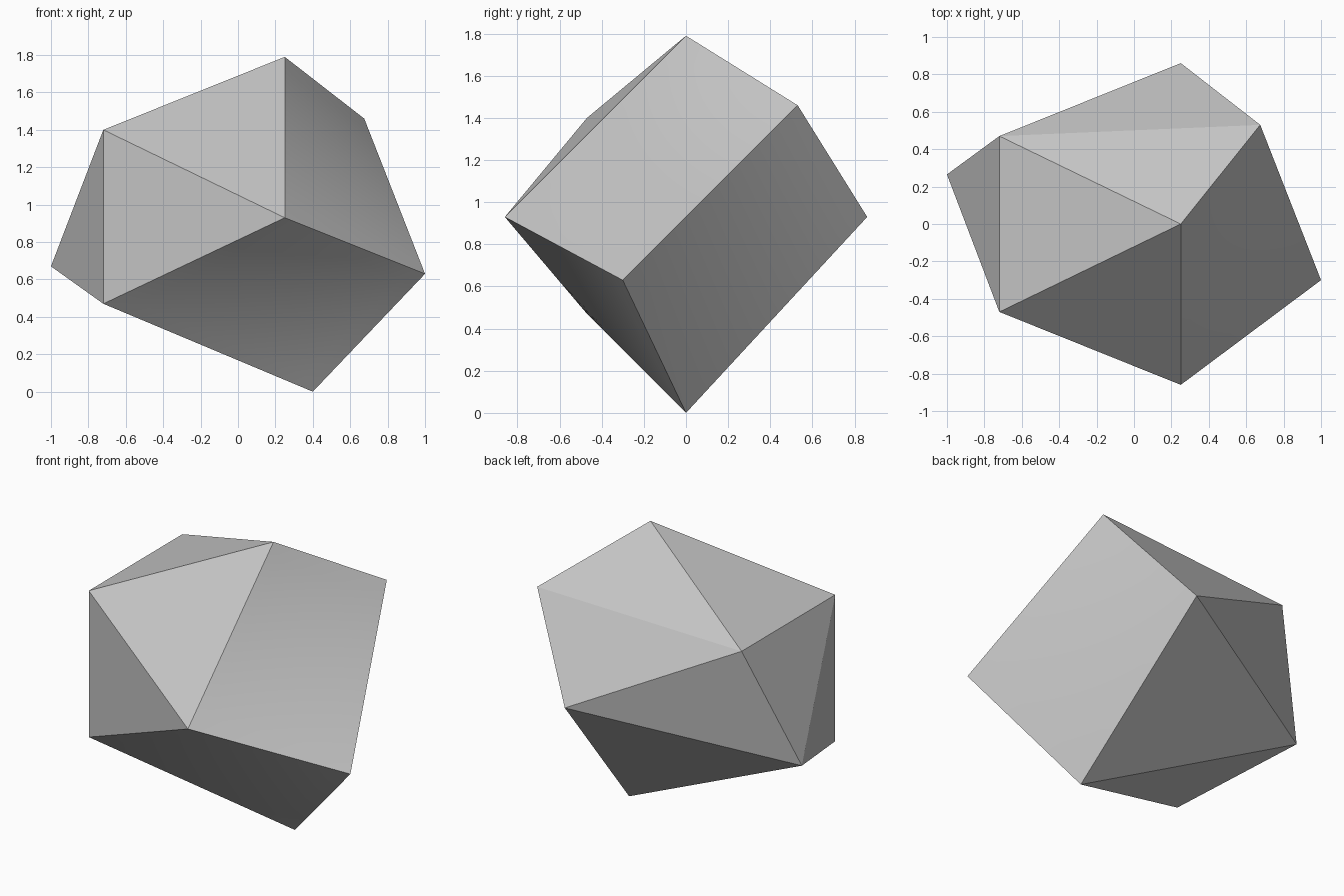
import bpy
import bmesh
import math
from mathutils import Vector

if "Cube" in bpy.data.objects:
    bpy.data.objects.remove(bpy.data.objects["Cube"])

STEPS = 12

# Corners of the faceted stone
top = Vector((0.25, 0, 1.79))
front = Vector((0.25, -0.86, 0.93))
back = Vector((0.25, 0.86, 0.93))
upper_right = Vector((0.675, 0.53, 1.46))
lower_right = Vector((1, -0.3, 0.63))
bottom = Vector((0.4, 0, 0))
left_front = Vector((-0.72, -0.47, 1.40))
left_back = Vector((-0.72, 0.47, 1.40))
left_low = Vector((-0.72, -0.47, 0.47))
left_tip = Vector((-1, 0.265, 0.67))

bm = bmesh.new()


def add_facet(*corners):
    """Flat facet whose sides carry the same points as the twisted facets."""
    ring = []
    for a, b in zip(corners, corners[1:] + corners[:1]):
        ring += [bm.verts.new(a.lerp(b, i / STEPS)) for i in range(STEPS)]
    bm.faces.new(ring)


def add_twisted_facet(a, b, c, d):
    """Ruled surface stretched between the sides a-b and d-c."""
    rows = []
    for i in range(STEPS + 1):
        start, end = a.lerp(b, i / STEPS), d.lerp(c, i / STEPS)
        rows.append([bm.verts.new(start.lerp(end, j / STEPS)) for j in range(STEPS + 1)])
    for r, s in zip(rows, rows[1:]):
        for j in range(STEPS):
            bm.faces.new((r[j], s[j], s[j + 1], r[j + 1]))


# Three gently twisted four-sided facets
add_twisted_facet(top, front, lower_right, upper_right)
add_twisted_facet(front, left_low, bottom, lower_right)
add_twisted_facet(upper_right, lower_right, bottom, back)

# Flat triangular facets
for tri in (
    (top, left_front, front),
    (left_front, left_low, front),
    (top, left_back, left_front),
    (top, upper_right, left_back),
    (upper_right, back, left_back),
    (left_back, back, left_tip),
    (left_back, left_tip, left_front),
    (left_front, left_tip, left_low),
    (left_tip, bottom, left_low),
    (back, bottom, left_tip),
):
    add_facet(*tri)

# Weld into one closed shell
bmesh.ops.remove_doubles(bm, verts=bm.verts, dist=0.0005)
bmesh.ops.recalc_face_normals(bm, faces=bm.faces)
mesh = bpy.data.meshes.new("faceted_stone")
bm.to_mesh(mesh)
bm.free()

stone = bpy.data.objects.new("faceted_stone", mesh)
bpy.context.collection.objects.link(stone)

# Plain grey material
grey = bpy.data.materials.new("stone_grey")
grey.use_nodes = True
colour = (0.55, 0.55, 0.55, 1)
grey.diffuse_color = colour
grey.node_tree.nodes["Principled BSDF"].inputs["Base Color"].default_value = colour
mesh.materials.append(grey)

# Smooth inside the twisted facets, crisp at every facet border
bpy.ops.object.select_all(action="DESELECT")
stone.select_set(True)
bpy.context.view_layer.objects.active = stone
bpy.ops.object.shade_smooth_by_angle(angle=math.radians(10))
